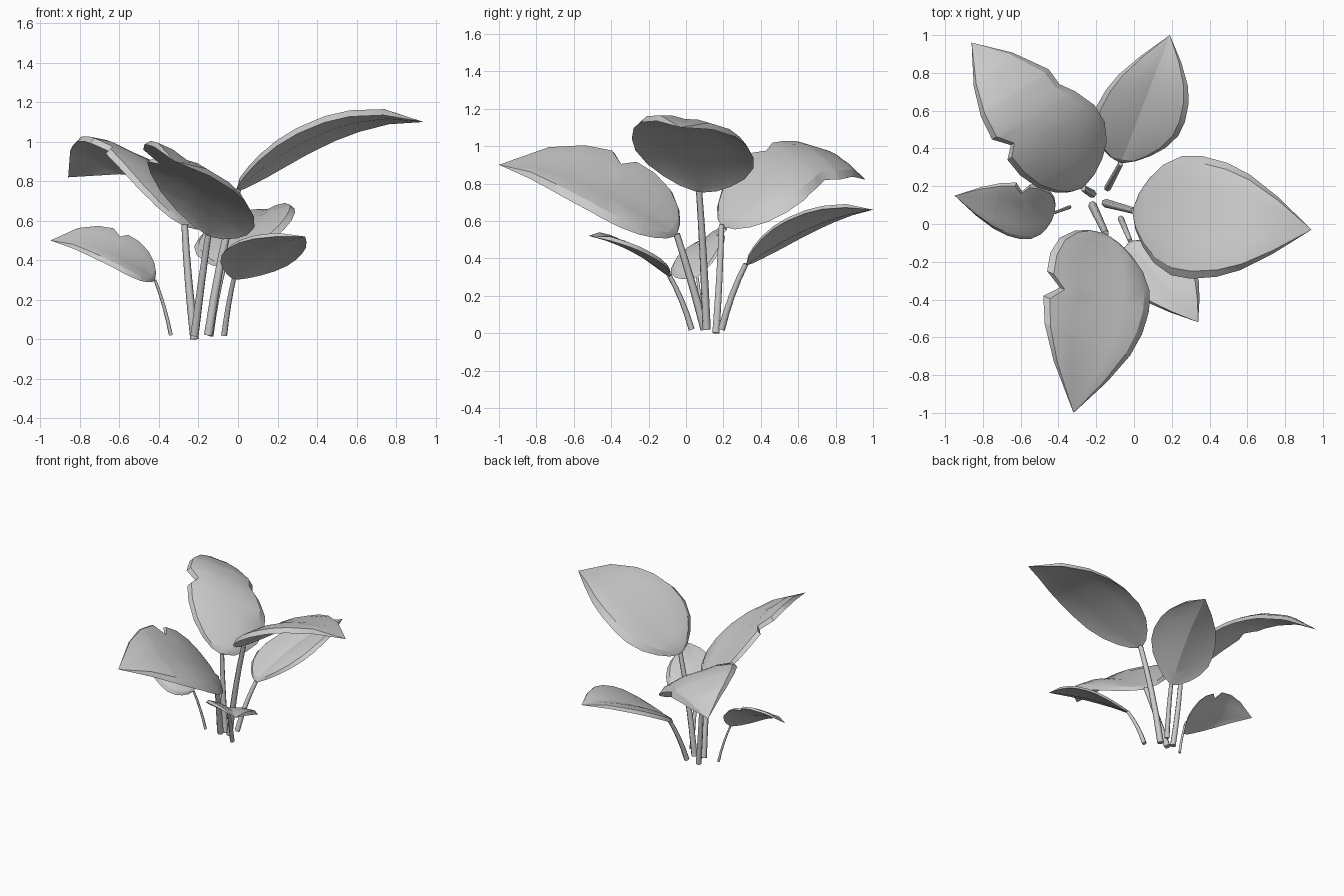
import bpy, bmesh
from mathutils import Vector as V

if "Cube" in bpy.data.objects:
    bpy.data.objects.remove(bpy.data.objects["Cube"])

# Half-width profiles along the midrib: (t, relative width)
FULL = [(0, 0), (.03, .3), (.08, .56), (.15, .8), (.25, .97), (.36, 1),
        (.5, .93), (.63, .78), (.8, .46), (1, 0)]
EARLY_NOTCH = [(0, 0), (.02, .3), (.06, .56), (.14, .83), (.25, .98), (.36, 1),
               (.42, .74), (.5, 1), (.64, .88), (.8, .58), (1, 0)]
LATE_NOTCH = [(0, 0), (.03, .3), (.08, .56), (.15, .8), (.25, .97), (.36, 1),
              (.48, .88), (.56, .74), (.66, .75), (.84, .44), (1, 0)]
ACROSS = [0, .45, .88, 1]


def width(profile, t):
    for (a, wa), (b, wb) in zip(profile, profile[1:]):
        if t <= b:
            return wa + (wb - wa) * (t - a) / (b - a)
    return 0


def leaf(name, base, mid, tip, left, right, thick=.025,
         left_profile=FULL, right_profile=FULL):
    """Curved blade: quadratic midrib, two arched halves to the given edge points,
    closed by a lower and an upper skin that meet in a bevelled rim."""
    base, mid, tip, left, right = map(V, (base, mid, tip, left, right))

    def rib(t):
        return (base * (2 * t - 1) * (t - 1) + mid * 4 * t * (1 - t)
                + tip * t * (2 * t - 1))

    rows = sorted({t for t, w in left_profile + right_profile})
    bm = bmesh.new()
    for edge, profile, side in ((left, left_profile, False), (right, right_profile, True)):
        off = edge - rib(.36)
        for upper in (False, True):
            grid = []
            for t in rows:
                w = width(profile, t)
                line = []
                for s in ACROSS:
                    lift = off.length * w * (.28 if upper else .2) * s * (1 - s)
                    if upper and s < 1 and 0 < t < 1:
                        lift += thick
                    line.append(bm.verts.new(rib(t) + off * w * s + V((0, 0, lift))))
                grid.append(line)
            for r0, r1 in zip(grid, grid[1:]):
                for i in range(len(ACROSS) - 1):
                    f = [r0[i], r1[i], r1[i + 1], r0[i + 1]]
                    bm.faces.new(f if side == upper else f[::-1])
    bmesh.ops.remove_doubles(bm, verts=bm.verts, dist=1e-4)
    bmesh.ops.dissolve_degenerate(bm, dist=1e-5, edges=bm.edges)
    bmesh.ops.recalc_face_normals(bm, faces=bm.faces)
    me = bpy.data.meshes.new(name)
    bm.to_mesh(me)
    bm.free()
    ob = bpy.data.objects.new(name, me)
    bpy.context.collection.objects.link(ob)
    bpy.ops.object.select_all(action='DESELECT')
    ob.select_set(True)
    bpy.context.view_layer.objects.active = ob
    bpy.ops.object.shade_smooth_by_angle(angle=.4)


def stem(name, foot, top, radius, bend=.38):
    """Bent tapered stalk built as a bevelled curve; bend sets how early it leans out."""
    foot, top = V(foot), V(top)
    d = top - foot
    knee = foot + V((d.x * bend, d.y * bend, d.z * .55))
    cu = bpy.data.curves.new(name, 'CURVE')
    cu.dimensions = '3D'
    cu.bevel_depth = radius
    cu.bevel_resolution = 1
    cu.use_fill_caps = True
    sp = cu.splines.new('POLY')
    pts = []
    for k in (0, .25, .5, .75, 1):
        pts.append(foot.lerp(knee, k).lerp(knee.lerp(top, k), k))
    sp.points.add(len(pts) - 1)
    for i, p in enumerate(pts):
        sp.points[i].co = (*p, 1)
        sp.points[i].radius = 1.1 - .07 * i
    ob = bpy.data.objects.new(name, cu)
    bpy.context.collection.objects.link(ob)


# Large leaf on the right
leaf("right_leaf", (-.01, .07, .75), (.47, .03, 1.06), (.94, -.03, 1.10),
     (.36, .36, .94), (.3, -.29, 1.04), .028)
stem("right_stem", (-.15, .11, .02), (0, .07, .76), .021)

# Large notched leaf at the back left
leaf("back_left_leaf", (-.27, .19, .57), (-.55, .57, .93), (-.86, .96, .82),
     (-.67, .34, .94), (-.21, .63, .71), .025, EARLY_NOTCH, LATE_NOTCH)
stem("back_left_stem", (-.22, .16, 0), (-.27, .19, .58), .02, .75)

# Leaf at the back right
leaf("back_right_leaf", (-.07, .32, .36), (.06, .66, .56), (.19, 1.0, .66),
     (-.2, .62, .51), (.27, .54, .6), .02)
stem("back_right_stem", (-.14, .19, .02), (-.07, .32, .37), .017)

# Large notched leaf at the front
leaf("front_leaf", (-.15, -.05, .52), (-.19, -.5, .8), (-.32, -1.0, .9),
     (.08, -.46, .62), (-.46, -.25, .9), .025, FULL, EARLY_NOTCH)
stem("front_stem", (-.22, .1, .02), (-.15, -.05, .53), .021, .5)

# Small leaf at the front right
leaf("front_right_leaf", (-.02, -.09, .3), (.14, -.3, .44), (.34, -.52, .52),
     (.29, -.17, .4), (-.05, -.32, .46), .02)
stem("front_right_stem", (-.07, .03, .02), (-.02, -.09, .31), .015)

# Small notched leaf on the left
leaf("left_leaf", (-.42, .06, .3), (-.67, .065, .455), (-.95, .15, .5),
     (-.6, -.08, .345), (-.55, .21, .52), .015, FULL, EARLY_NOTCH)
stem("left_stem", (-.34, .09, .02), (-.42, .06, .3), .009)
